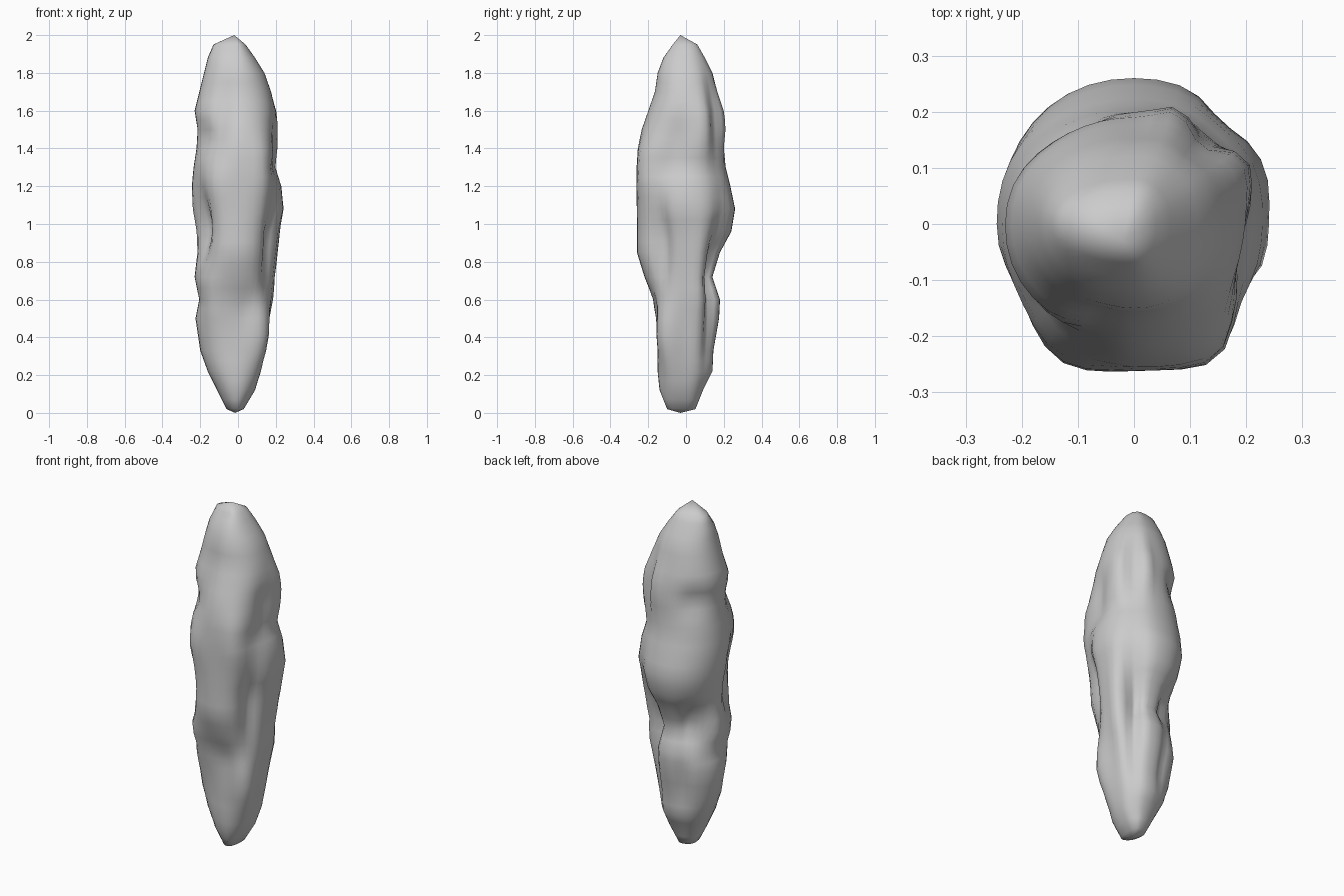
import bpy, bmesh
from math import sin, cos, radians, degrees, exp, pi

# Outline stations: z, left x, right x, front y, back y
STATIONS = [
    (0.02, -0.06, 0.03, -0.10, 0.05), (0.12, -0.11, 0.09, -0.14, 0.09),
    (0.22, -0.16, 0.12, -0.15, 0.14), (0.33, -0.20, 0.14, -0.15, 0.145),
    (0.50, -0.225, 0.16, -0.16, 0.175), (0.60, -0.205, 0.175, -0.175, 0.18),
    (0.72, -0.23, 0.185, -0.22, 0.14), (0.85, -0.215, 0.20, -0.26, 0.18),
    (0.96, -0.22, 0.215, -0.26, 0.24), (1.08, -0.24, 0.24, -0.26, 0.26),
    (1.20, -0.245, 0.23, -0.26, 0.235), (1.30, -0.235, 0.20, -0.26, 0.21),
    (1.40, -0.22, 0.21, -0.255, 0.20), (1.50, -0.215, 0.205, -0.235, 0.20),
    (1.60, -0.23, 0.20, -0.20, 0.19), (1.70, -0.205, 0.175, -0.165, 0.165),
    (1.80, -0.18, 0.14, -0.15, 0.14), (1.88, -0.16, 0.09, -0.12, 0.10),
    (1.95, -0.13, 0.04, -0.07, 0.06),
]

# Dents (and bumps, negative): angle (0 = right, 90 = back), z, angle spread, z spread, depth
DENTS = [
    (-145, 1.00, 17, 0.18, 0.075), (-38, 0.92, 14, 0.22, 0.055),   # front recesses
    (50, 0.72, 12, 0.33, 0.055), (132, 0.78, 18, 0.12, 0.05),      # back grooves
    (118, 0.45, 10, 0.18, 0.02), (158, 0.78, 10, 0.14, 0.02),
    (135, 1.50, 25, 0.08, 0.03), (-15, 1.42, 16, 0.14, 0.025),     # upper dents
    (-112, 1.52, 12, 0.20, 0.02), (48, 1.55, 10, 0.18, 0.02),
    (-75, 0.55, 20, 0.10, 0.015), (-138, 1.45, 18, 0.07, 0.03),
    (-118, 1.22, 18, 0.12, -0.02), (-58, 1.30, 16, 0.16, -0.035),  # ridges
    (-42, 0.42, 24, 0.17, -0.045), (-135, 0.62, 20, 0.15, -0.03),
    (28, 1.52, 14, 0.15, -0.025), (22, 0.75, 14, 0.30, -0.025),
    (70, 1.55, 10, 0.15, -0.02),
]
SIDES = 40


def radius(angle, z, left, right, front, back):
    c, s = cos(angle), sin(angle)
    ax = right if c > 0 else -left
    ay = back if s > 0 else -front
    p = 2.15
    r = (abs(c / ax) ** p + abs(s / ay) ** p) ** (-1 / p)
    for a, dz, wa, wz, depth in DENTS:
        da = (degrees(angle) - a + 180) % 360 - 180
        r -= depth * exp(-(da / wa) ** 2 - ((z - dz) / wz) ** 2)
    return r


# Insert a station halfway between each pair
levels = [STATIONS[0]]
for lo, hi in zip(STATIONS, STATIONS[1:]):
    levels += [tuple((a + b) / 2 for a, b in zip(lo, hi)), hi]

# Lofted rock body with closed tips
bm = bmesh.new()
rings = []
for z, *ext in levels:
    ring = []
    for i in range(SIDES):
        a = 2 * pi * i / SIDES
        r = radius(a, z, *ext)
        ring.append(bm.verts.new((r * cos(a), r * sin(a), z)))
    rings.append(ring)
bottom = bm.verts.new((-0.015, -0.03, 0))
top = bm.verts.new((-0.02, -0.03, 2))
for i in range(SIDES):
    j = (i + 1) % SIDES
    bm.faces.new((bottom, rings[0][j], rings[0][i]))
    bm.faces.new((top, rings[-1][i], rings[-1][j]))
    for lo, hi in zip(rings, rings[1:]):
        bm.faces.new((lo[i], lo[j], hi[j], hi[i]))
mesh = bpy.data.meshes.new("tall_rock")
bm.to_mesh(mesh)
bm.free()
rock = bpy.data.objects.new("tall_rock", mesh)
bpy.context.collection.objects.link(rock)

# Smooth shading
for poly in mesh.polygons:
    poly.use_smooth = True
